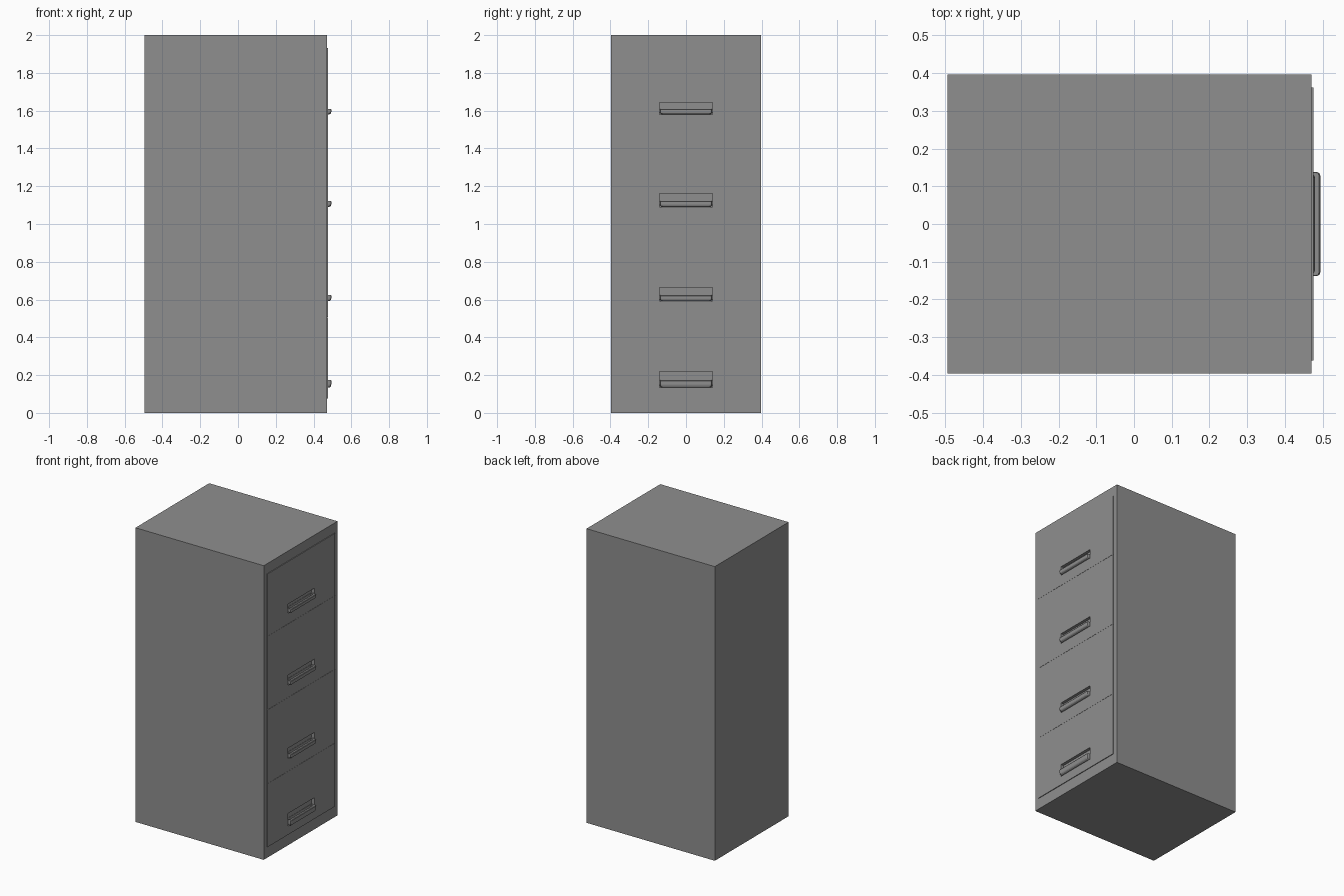
import bpy, bmesh

if "Cube" in bpy.data.objects:
    bpy.data.objects.remove(bpy.data.objects["Cube"])

FRONT = 0.471      # carcass face on the +x side
PANEL = 0.476      # drawer panel face
LIP = 0.494        # outermost handle face
BACK = 0.456       # back of finger recess
HW = 0.138         # handle half width

# Dark grey paint
paint = bpy.data.materials.new("dark_grey_paint")
paint.diffuse_color = (0.275, 0.275, 0.275, 1)
paint.use_nodes = True
paint.node_tree.nodes["Principled BSDF"].inputs["Base Color"].default_value = paint.diffuse_color


def finish(bm, name):
    bmesh.ops.recalc_face_normals(bm, faces=bm.faces)
    me = bpy.data.meshes.new(name)
    bm.to_mesh(me)
    bm.free()
    me.materials.append(paint)
    ob = bpy.data.objects.new(name, me)
    bpy.context.collection.objects.link(ob)
    return ob


def box(name, x0, x1, y0, y1, z0, z1):
    bm = bmesh.new()
    bmesh.ops.create_cube(bm, size=1)
    for v in bm.verts:
        v.co = ((x0 + x1) / 2 + v.co.x * (x1 - x0),
                (y0 + y1) / 2 + v.co.y * (y1 - y0),
                (z0 + z1) / 2 + v.co.z * (z1 - z0))
    return finish(bm, name)


def cut(ob, cutter):
    m = ob.modifiers.new("finger_recess", 'BOOLEAN')
    m.operation = 'DIFFERENCE'
    m.solver = 'EXACT'
    m.object = cutter


def pull(name, z0, z1):
    """Open-topped cup lofted from plan rings: outer wall, wide rim, inner wall."""
    bm = bmesh.new()
    h = z1 - z0
    xb = BACK + 0.001
    # back x, front x, half width, height
    levels = [(xb, LIP - .010, HW - .010, z0),
              (xb, LIP - .004, HW - .004, z0 + h * .10),
              (xb, LIP - .001, HW - .001, z0 + h * .25),
              (xb, LIP, HW, z0 + h * .45),
              (xb, LIP, HW, z1 - .004),
              (xb, LIP - .003, HW - .001, z1),
              (xb + .002, PANEL + .003, HW - .006, z1),
              (xb + .002, PANEL + .001, HW - .008, z0 + h * .3)]
    rings = []
    for x0, xf, w, z in levels:
        c = 0.009
        plan = [(x0, -w), (xf - c, -w), (xf - c * .3, -w + c * .3), (xf, -w + c)]
        plan += [(x, -y) for x, y in reversed(plan)]
        rings.append([bm.verts.new((x, y, z)) for x, y in plan])
    for a, b in zip(rings, rings[1:]):
        for i in range(len(a)):
            j = (i + 1) % len(a)
            bm.faces.new((a[i], a[j], b[j], b[i]))
    bm.faces.new(rings[0])
    bm.faces.new(rings[-1])
    return finish(bm, name)


# Carcass
body = box("cabinet_body", -0.494, FRONT, -0.396, 0.396, 0, 2)

# Drawers: panel bottom, panel top, handle bottom, lip top, recess top
drawers = [(1.5090, 1.932, 1.581, 1.610, 1.643),
           (1.0090, 1.508, 1.091, 1.123, 1.161),
           (0.5070, 1.008, 0.592, 0.624, 0.663),
           (0.0750, 0.506, 0.134, 0.174, 0.219)]

for n, (p0, p1, h0, h1, h2) in enumerate(drawers, 1):
    panel = box(f"drawer_front_{n}", FRONT - 0.001, PANEL, -0.362, 0.362, p0, p1)
    cutter = box(f"recess_cutter_{n}", BACK, 0.52, -HW - .002, HW + .002, h0, h2)
    cutter.hide_render = True
    cutter.display_type = 'WIRE'
    cut(panel, cutter)
    cut(body, cutter)
    pull(f"drawer_pull_{n}", h0, h1)
